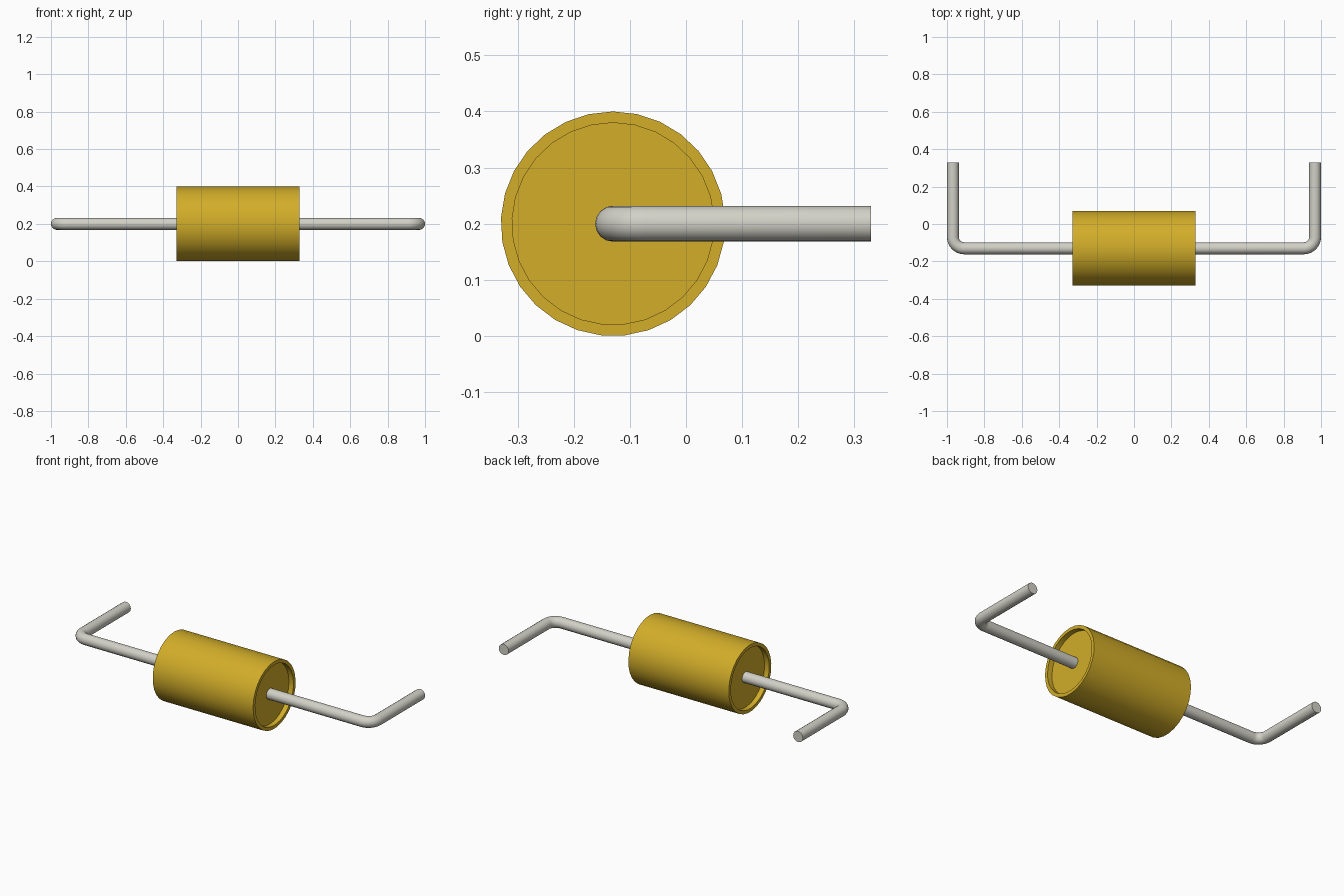
import bpy
import bmesh
from math import pi, sin, cos, radians
from mathutils import Vector

AXIS_Y, AXIS_Z = -0.13, 0.2      # long axis of the body
WIRE_R, BEND_R = 0.032, 0.06
LEAD_X, LEAD_END_Y = 0.968, 0.33
HALF, RIM_R, CUP_R, FLOOR = 0.33, 0.2, 0.18, 0.3

cube = bpy.data.objects.get("Cube")
if cube:
    bpy.data.objects.remove(cube, do_unlink=True)


def make_material(name, rgb):
    mat = bpy.data.materials.new(name)
    mat.use_nodes = True
    mat.diffuse_color = (*rgb, 1)
    bsdf = mat.node_tree.nodes["Principled BSDF"]
    bsdf.inputs["Base Color"].default_value = (*rgb, 1)
    bsdf.inputs["Roughness"].default_value = 0.5
    return mat


def activate(obj):
    bpy.ops.object.select_all(action="DESELECT")
    obj.select_set(True)
    bpy.context.view_layer.objects.active = obj


def add_object(name, data, mat):
    obj = bpy.data.objects.new(name, data)
    bpy.context.collection.objects.link(obj)
    data.materials.append(mat)
    activate(obj)
    return obj


yellow = make_material("mustard yellow", (0.645, 0.42, 0.022))
metal = make_material("pale grey metal", (0.645, 0.638, 0.572))

# Body: a lathed drum with a shallow cup in each end
half = [(FLOOR, 0), (FLOOR, CUP_R), (HALF, CUP_R), (HALF, RIM_R)]
profile = [(-x, r) for x, r in half] + half[::-1]
bm = bmesh.new()
verts = [bm.verts.new((x, 0, r)) for x, r in profile]
edges = [bm.edges.new(pair) for pair in zip(verts, verts[1:])]
bmesh.ops.spin(bm, geom=verts + edges, cent=(0, 0, 0), axis=(1, 0, 0),
               angle=2 * pi, steps=29, use_merge=True)
bmesh.ops.remove_doubles(bm, verts=bm.verts, dist=0.0005)
bmesh.ops.recalc_face_normals(bm, faces=bm.faces)
mesh = bpy.data.meshes.new("body")
bm.to_mesh(mesh)
bm.free()
body = add_object("body", mesh, yellow)
body.location = (0, AXIS_Y, AXIS_Z)
bpy.ops.object.shade_smooth_by_angle(angle=radians(35))

# Leads: round wire out of each cup, bent towards the back
for side, label in ((1, "left"), (-1, "right")):
    path = [Vector((FLOOR - 0.02, 0, 0))]
    for i in range(9):
        a = i / 8 * pi / 2
        path.append(Vector((LEAD_X - BEND_R + BEND_R * sin(a),
                            BEND_R - BEND_R * cos(a), 0)))
    path.append(Vector((LEAD_X, LEAD_END_Y - AXIS_Y, 0)))
    curve = bpy.data.curves.new(label + "_lead", "CURVE")
    curve.dimensions = "3D"
    curve.bevel_depth = WIRE_R
    curve.bevel_resolution = 6
    curve.use_fill_caps = True
    spline = curve.splines.new("POLY")
    spline.points.add(len(path) - 1)
    for point, p in zip(spline.points, path):
        point.co = (side * p.x, p.y, p.z, 1)
    lead = add_object(label + "_lead", curve, metal)
    lead.location = (0, AXIS_Y, AXIS_Z)
    bpy.ops.object.convert(target="MESH")
    bpy.ops.object.shade_smooth_by_angle(angle=radians(40))
